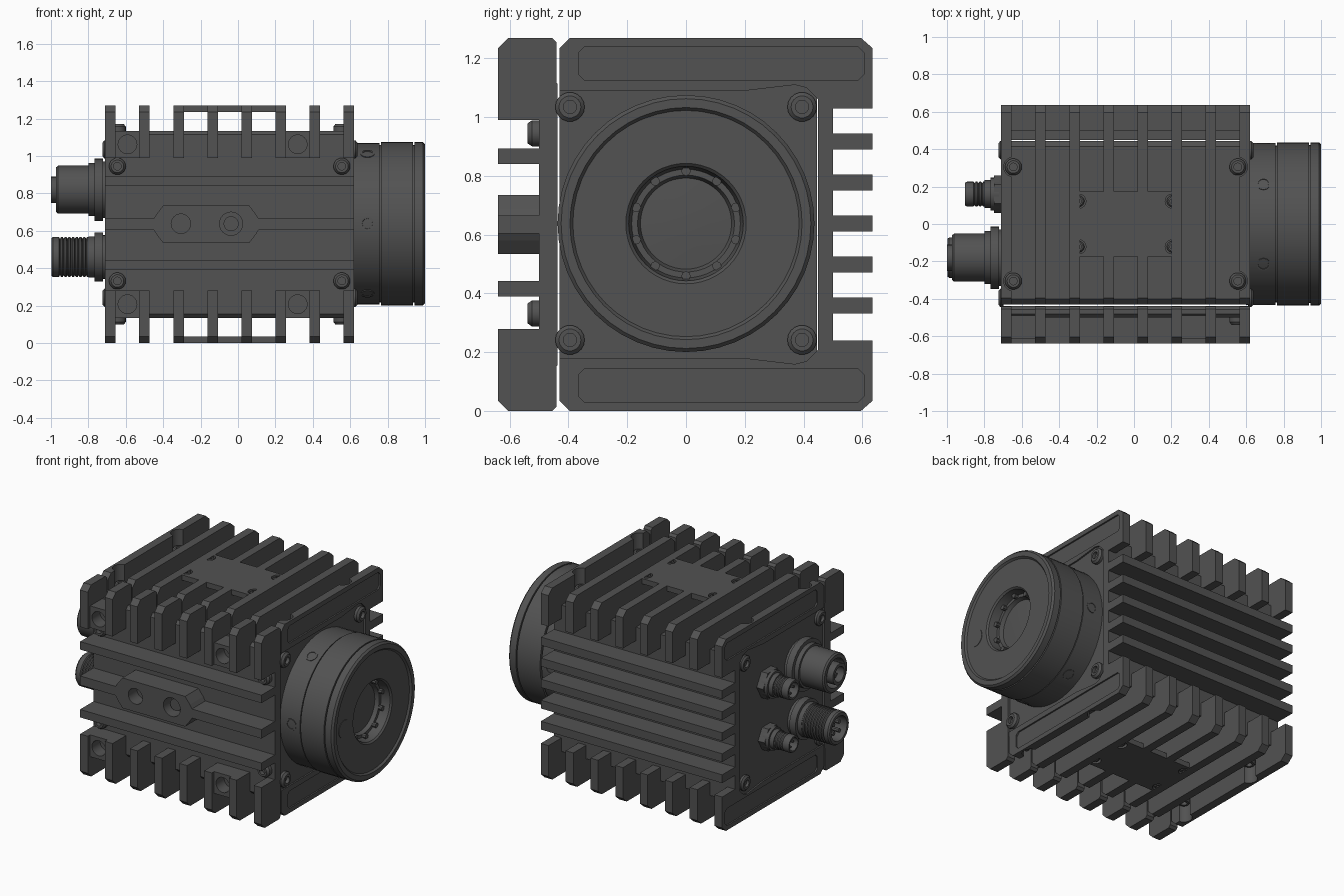
import bpy, bmesh, math
from mathutils import Vector

if "Cube" in bpy.data.objects:
    bpy.data.objects.remove(bpy.data.objects["Cube"])

H = 1.27                      # overall height
X0, X1 = -0.71, 0.62          # housing ends
CZ = 0.638                    # optical axis height
mat = bpy.data.materials.new("dark_grey")
mat.diffuse_color = (0.085, 0.085, 0.085, 1)
mat.use_nodes = True
mat.node_tree.nodes["Principled BSDF"].inputs["Base Color"].default_value = mat.diffuse_color


def finish(name, bm, smooth=False):
    bmesh.ops.recalc_face_normals(bm, faces=bm.faces)
    me = bpy.data.meshes.new(name)
    bm.to_mesh(me)
    bm.free()
    me.materials.append(mat)
    ob = bpy.data.objects.new(name, me)
    bpy.context.collection.objects.link(ob)
    if smooth:
        bpy.ops.object.select_all(action='DESELECT')
        ob.select_set(True)
        bpy.context.view_layer.objects.active = ob
        bpy.ops.object.shade_smooth_by_angle(angle=math.radians(30))
    return ob


def prism(name, pts, axis, a, b):
    """Extrude a 2D outline along an axis (x: yz, y: xz, z: xy)."""
    def put(p, t):
        return {'x': (t, p[0], p[1]), 'y': (p[0], t, p[1]), 'z': (p[0], p[1], t)}[axis]
    bm = bmesh.new()
    lo = [bm.verts.new(put(p, a)) for p in pts]
    hi = [bm.verts.new(put(p, b)) for p in pts]
    n = len(pts)
    bm.faces.new(lo)
    bm.faces.new(hi)
    for i in range(n):
        bm.faces.new((lo[i], lo[(i + 1) % n], hi[(i + 1) % n], hi[i]))
    return finish(name, bm)


def rect(u0, u1, v0, v1, c=0.0):
    if c == 0:
        return [(u0, v0), (u1, v0), (u1, v1), (u0, v1)]
    return [(u0 + c, v0), (u1 - c, v0), (u1, v0 + c), (u1, v1 - c),
            (u1 - c, v1), (u0 + c, v1), (u0, v1 - c), (u0, v0 + c)]


def lathe(name, prof, origin, direction, n=32):
    """Spin a (distance, radius) profile around a direction."""
    q = Vector(direction).to_track_quat('Z', 'Y')
    o = Vector(origin)
    bm = bmesh.new()
    rings = []
    for d, r in prof:
        k = 1 if r == 0 else n
        rings.append([bm.verts.new(o + q @ Vector((r * math.cos(2 * math.pi * i / n),
                      r * math.sin(2 * math.pi * i / n), d))) for i in range(k)])
    for A, B in zip(rings, rings[1:]):
        for i in range(n):
            j = (i + 1) % n
            vs = [A[0]] if len(A) == 1 else [A[i], A[j]]
            vs += [B[0]] if len(B) == 1 else [B[j], B[i]]
            bm.faces.new(vs)
    return finish(name, bm, n > 8)


def rod(name, origin, direction, r, length, n=24):
    return lathe(name, [(0, 0), (0, r), (length, r), (length, 0)], origin, direction, n)


def screw(name, origin, direction, r=0.045, h=0.035):
    lathe(name, [(0, 0), (0, r), (h * .6, r), (h, r * .75), (h, r * .45),
                 (h * .3, r * .45), (h * .3, 0)], origin, direction, 18)


def cut(ob, cutters):
    for c in cutters:
        c.hide_render = True
        m = ob.modifiers.new("cut", 'BOOLEAN')
        m.operation, m.solver, m.object = 'DIFFERENCE', 'EXACT', c
        with bpy.context.temp_override(object=ob, active_object=ob):
            bpy.ops.object.modifier_apply(modifier=m.name)
        bpy.data.objects.remove(c)


def sides(pts):
    """Outline for the top and its mirror for the bottom."""
    return (("top", pts), ("bottom", [(u, H - v) for u, v in pts]))


# Housing core, front cover plate and back cover plate
prism("housing_core", rect(-0.43, 0.445, 0.135, 1.135, 0.03), 'x', X0 + .01, X1 - .01)
prism("front_cover", rect(-0.5, -0.438, 0.135, 1.135, 0.02), 'x', X0, X1)
prism("back_cover", rect(0.45, 0.5, 0.15, 1.12), 'x', X0, X1)

# Cooling fins wrapping the top, bottom and front corners
main_fin = [(-.43, 1.09), (-.43, 1.235), (-.395, H), (.595, H), (.635, 1.235),
            (.635, 1.03), (.48, 1.03), (.45, 1.06), (.41, 1.1), (.37, 1.11), (.2, 1.09)]
front_fin = [(-.44, .99), (-.64, .99), (-.64, 1.235), (-.605, H), (-.455, H), (-.44, 1.255)]
for i in range(8):
    x = X0 + 0.182 * i
    for lab, pts in sides(main_fin):
        fin = prism(f"{lab}_fin_{i}", pts, 'x', x, x + .056)
        if i in (0, 7):
            # screw clearance notches and shallow pocket on the end fins
            sx, face = (-.645, X0) if i == 0 else (.555, X1)
            cutters = [rod("cutter", (sx, s * .305, -.1), (0, 0, 1), .052, 1.5) for s in (-1, 1)]
            zz = (1.125, 1.24) if lab == "top" else (H - 1.24, H - 1.125)
            cutters.append(prism("cutter", rect(-.365, .605, *zz, .02), 'x', face - .01, face + .01))
            cut(fin, cutters)
    for lab, pts in sides(front_fin):
        prism(f"front_{lab}_fin_{i}", pts, 'x', x, x + .056)

# Mounting blocks with holes between the front fins
for a, b in ((-.656, -.526), (.254, .384)):
    for lab, pts in sides(rect(a, b, .99, 1.135)):
        z = sum(p[1] for p in pts) / 4
        block = prism(f"mount_block_{lab}", pts, 'y', -.615, -.49)
        cut(block, [rod("cutter", ((a + b) / 2, -.7, z), (0, 1, 0), .05, .17)])

# Front ribs and threaded mounting boss
for z in (.39, .84):
    prism("front_rib", rect(-.64, -.49, z, z + .053), 'x', X0, X1)
up = [(X0, .665), (-.45, .665), (-.435, .69), (-.4, .735), (.06, .735), (.095, .69), (.11, .665), (X1, .665)]
boss = prism("front_mount_boss", up + [(x, H - z) for x, z in reversed(up)], 'y', -.64, -.49)
cut(boss, [rod("cutter", (-.305, -.7, .638), (0, 1, 0), .052, .15),
           rod("cutter", (-.037, -.7, .638), (0, 1, 0), .062, .15)])
rod("boss_hole_insert", (-.037, -.6, .638), (0, 1, 0), .04, .06)

# Back ribs
for i in range(5):
    z = .332 + .1395 * i
    prism("back_rib", rect(.49, .635, z, z + .055), 'x', X0, X1)

# Top and bottom mounting plates
for lab, pts in sides(rect(-.345, .255, 1.235, H + .001)):
    d = 1 if lab == "top" else -1
    ys = sorted((pts[0][1], pts[2][1]))
    lo, hi = (ys[0], H) if d > 0 else (0, ys[1])
    plate = prism(f"{lab}_plate", rect(-.345, .255, -.175, .175), 'z', lo, hi)
    face = H if d > 0 else 0
    holes = [(x, y) for x in (-.295, .205) for y in (-.122, .122)]
    cut(plate, [rod("cutter", (x, y, face - d * .02), (0, 0, d), .038, .04) for x, y in holes])
    for x, y in holes:
        screw("plate_screw", (x, y, face - d * .022), (0, 0, d), .03, .02)

# Housing screws: front, top, bottom and both ends
for x in (-.645, .555):
    for z in (.332, .945):
        screw("front_screw", (x, -.5, z), (0, -1, 0), .045, .04)
    for y in (-.305, .305):
        screw("top_screw", (x, y, 1.134), (0, 0, 1), .045, .038)
        screw("bottom_screw", (x, y, .136), (0, 0, -1), .045, .038)
for y in (-.395, .395):
    for z in (.242, 1.035):
        screw("end_screw_right", (X1 - .011, y, z), (1, 0, 0), .05, .03)
        screw("end_screw_left", (X0 + .011, y, z), (-1, 0, 0), .05, .025)

# Lens barrel with stepped rings and recessed window
lathe("lens_barrel", [(.6, 0), (.6, .432), (.757, .432), (.757, .42), (.765, .42), (.765, .437),
      (.935, .437), (.935, .422), (.943, .422), (.943, .437), (.988, .437), (1, .425), (1, .395),
      (.988, .385), (.988, .205), (.978, .195), (.92, .185), (.92, .165), (.895, .155),
      (.9, .08), (.902, 0)], (0, 0, CZ), (1, 0, 0), 48)
rod("lens_face_plug", (.97, -.3, CZ), (1, 0, 0), .058, .021)
for i in range(6):
    a = math.radians(60 * i)
    d = Vector((0, math.cos(a), math.sin(a)))
    lathe("lens_set_screw", [(0, .038), (.014, .038), (.014, .028), (.004, .026), (.004, 0)],
          Vector((.692, 0, CZ)) + d * .42, d, 12)
for i in range(10):
    a = math.radians(36 * i + 18)
    rod("lens_retainer_tab", (.91, .178 * math.cos(a), CZ + .178 * math.sin(a)), (1, 0, 0), .016, .035, 8)


# Rear connectors
def connector(name, y, z, flange, r, length, thread, pins):
    prof = [(0, 0), (0, flange * .9), (.025, flange * .9), (.025, flange), (.07, flange),
            (.07, flange * .85), (.1, flange * .85), (.1, r)]
    d = .1
    while thread and d < length - .06:
        prof += [(d + .008, r), (d + .014, r * .9), (d + .02, r)]
        d += .02
    prof += [(length - .01, r), (length, r * .93), (length, r * .75), (length - .1, r * .72), (length - .1, 0)]
    lathe(name, prof, (X0 + .012, y, z), (-1, 0, 0), 28)
    for k in range(pins):
        a = 2 * math.pi * k / pins + .785
        rod(name + "_pin", (X0 - length + .12, y + r * .38 * math.cos(a), z + r * .38 * math.sin(a)),
            (-1, 0, 0), r * .13, .09, 8)


connector("upper_large_connector", -.18, .82, .167, .128, .275, False, 4)
lathe("upper_connector_insert", [(0, 0), (0, .07), (.12, .07), (.12, .05), (.06, .05), (.06, 0)],
      (-.88, -.18, .82), (-1, 0, 0), 20)
connector("lower_large_connector", -.18, .46, .13, .108, .3, True, 4)
for z, s in ((.82, 1), (.46, .85)):
    connector("small_connector", .16, z, .088 * s, .066 * s, .205, True, 3)
    rod("small_connector_nut", (X0 + .012, .16, z), (-1, 0, 0), .1 * s, .05, 6)
